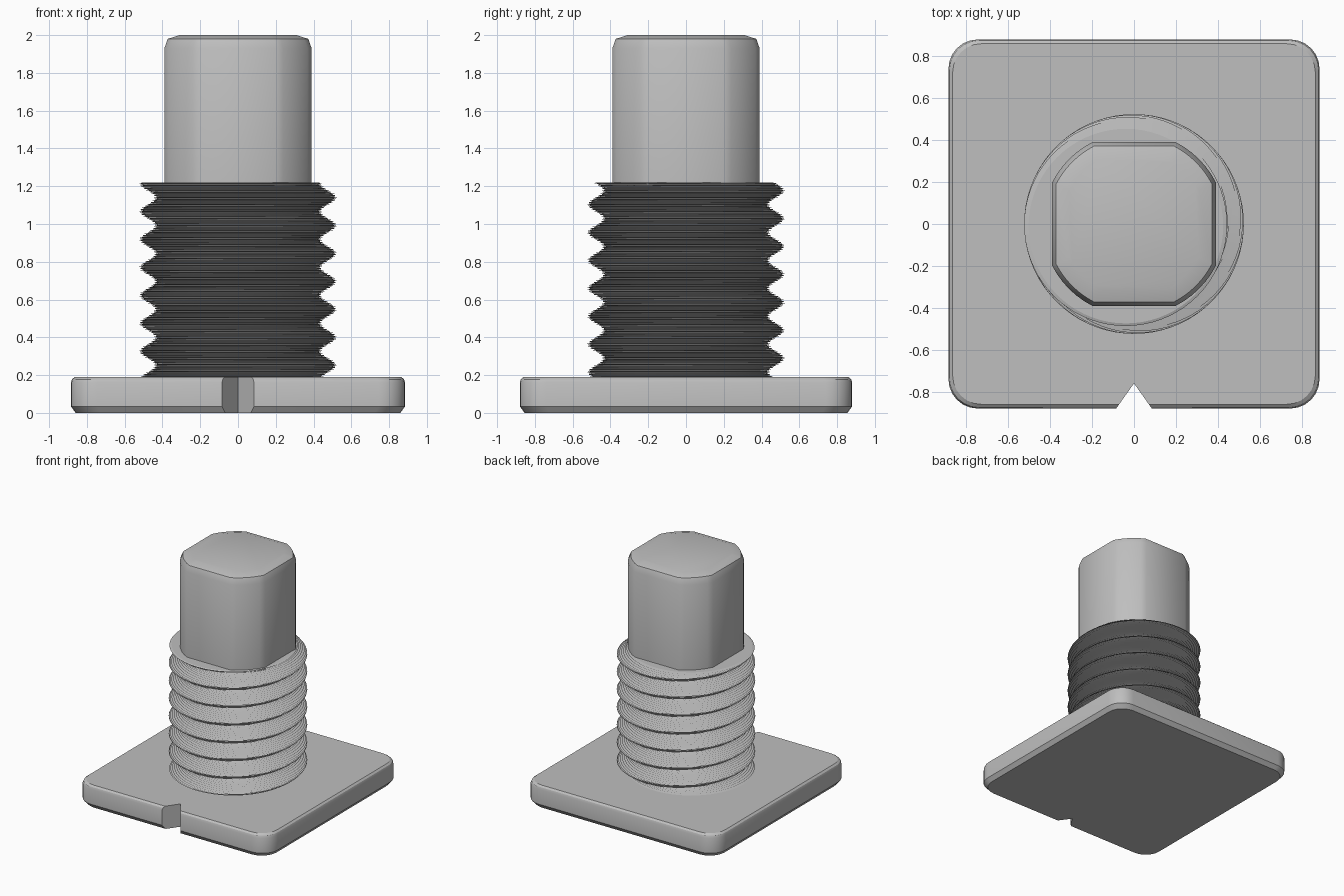
import bpy, bmesh, math

cube = bpy.data.objects.get("Cube")
if cube:
    bpy.data.objects.remove(cube, do_unlink=True)

grey = bpy.data.materials.new("grey metal")
grey.use_nodes = True
COLOUR = (0.52, 0.52, 0.52, 1)
grey.diffuse_color = COLOUR
grey.node_tree.nodes["Principled BSDF"].inputs["Base Color"].default_value = COLOUR


def loft(name, rings):
    """Join equal-length rings of points with quads and cap both ends."""
    bm = bmesh.new()
    loops = [[bm.verts.new(p) for p in ring] for ring in rings]
    n = len(loops[0])
    for a, b in zip(loops, loops[1:]):
        for i in range(n):
            j = (i + 1) % n
            bm.faces.new((a[i], a[j], b[j], b[i]))
    bm.faces.new(loops[0][::-1])
    bm.faces.new(loops[-1])
    bmesh.ops.recalc_face_normals(bm, faces=bm.faces)
    mesh = bpy.data.meshes.new(name)
    bm.to_mesh(mesh)
    bm.free()
    mesh.materials.append(grey)
    obj = bpy.data.objects.new(name, mesh)
    bpy.context.collection.objects.link(obj)
    return obj


def smooth(obj, degrees):
    bpy.ops.object.select_all(action='DESELECT')
    obj.select_set(True)
    bpy.context.view_layer.objects.active = obj
    bpy.ops.object.shade_smooth_by_angle(angle=math.radians(degrees))


def inset_rings(outline, half, profile):
    """Stack the outline at each (z, inset) of the profile."""
    return [[(x * (1 - d / half), y * (1 - d / half), z) for x, y in outline]
            for z, d in profile]


def corner_arcs(cx, cy, radius, start, end, steps):
    """Closed outline of four arcs, one about each (+-cx, +-cy)."""
    points = []
    for q, (sx, sy) in enumerate([(1, 1), (-1, 1), (-1, -1), (1, -1)]):
        for i in range(steps + 1):
            a = q * math.pi / 2 + start + (end - start) * i / steps
            points.append((sx * cx + radius * math.cos(a),
                           sy * cy + radius * math.sin(a)))
    return points


# Square base plate with rounded corners and a chamfered underside
R = 0.14
plate = corner_arcs(0.885 - R, 0.88 - R, R, 0, math.pi / 2, 6)
base = loft("base_plate", inset_rings(plate, 0.88, [
    (0, 0.025), (0.035, 0), (0.16, 0), (0.178, 0.006), (0.19, 0.02)]))

# V-shaped notch in the front edge
wedge = [(-0.17, -1), (0.17, -1), (0, -0.76)]
cutter = loft("notch_cutter", [[(x, y, z) for x, y in wedge] for z in (-0.1, 0.3)])
cutter.hide_render = True
cut = base.modifiers.new("notch", 'BOOLEAN')
cut.operation = 'DIFFERENCE'
cut.solver = 'EXACT'
cut.object = cutter
bpy.context.view_layer.objects.active = base
bpy.ops.object.modifier_apply(modifier=cut.name)
bpy.data.objects.remove(cutter, do_unlink=True)
smooth(base, 30)

# Threaded shaft: fine ridged layers of an off-centre disc that turns with height
PITCH, LAYER, BOTTOM, TOP = 0.148, 0.0092, 0.18, 1.22
rings = []
count = round((TOP - BOTTOM) / LAYER) * 2
for k in range(count + 1):
    z = BOTTOM + (TOP - BOTTOM) * k / count
    turn = 2 * math.pi * (z - 1.14) / PITCH
    radius = 0.484 if k % 2 else 0.464
    cx, cy = 0.04 * math.cos(turn), 0.04 * math.sin(turn)
    angles = [2 * math.pi * i / 72 for i in range(72)]
    rings.append([(cx + radius * math.cos(a), cy + radius * math.sin(a), z)
                  for a in angles])
loft("threaded_shaft", rings)

# Upper post: round bar with four flats and a rounded top edge
FLAT, BAR = 0.39, 0.438
a0 = math.acos(FLAT / BAR)
section = corner_arcs(0, 0, BAR, a0, math.pi / 2 - a0, 6)
post = loft("upper_post", inset_rings(section, FLAT, [
    (1.2, 0), (1.93, 0), (1.98, 0.018), (2.0, 0.08)]))
smooth(post, 35)
